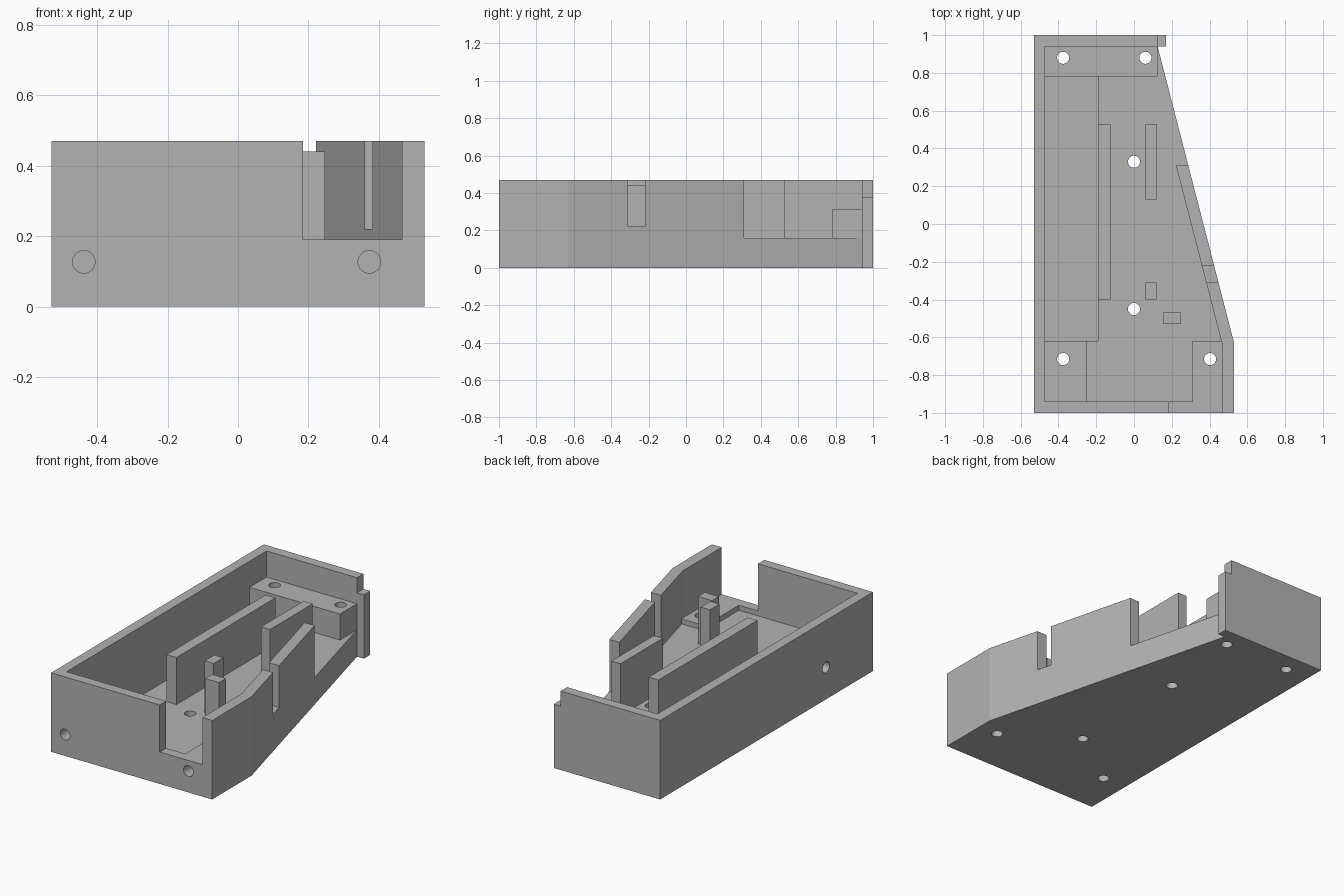
import bpy, bmesh
from math import pi
from mathutils import Matrix

if "Cube" in bpy.data.objects:
    bpy.data.objects.remove(bpy.data.objects["Cube"])

grey = bpy.data.materials.new("plain grey")
grey.use_nodes = True
grey.diffuse_color = (0.45, 0.45, 0.45, 1)
grey.node_tree.nodes["Principled BSDF"].inputs["Base Color"].default_value = (0.45, 0.45, 0.45, 1)


def make_object(name, bm):
    bmesh.ops.recalc_face_normals(bm, faces=bm.faces)
    mesh = bpy.data.meshes.new(name)
    bm.to_mesh(mesh)
    bm.free()
    mesh.materials.append(grey)
    ob = bpy.data.objects.new(name, mesh)
    bpy.context.collection.objects.link(ob)
    return ob


def prism(name, outline, z0, z1):
    bm = bmesh.new()
    face = bm.faces.new([bm.verts.new((x, y, z0)) for x, y in outline])
    grown = bmesh.ops.extrude_face_region(bm, geom=[face])["geom"]
    bmesh.ops.translate(bm, vec=(0, 0, z1 - z0),
                        verts=[g for g in grown if isinstance(g, bmesh.types.BMVert)])
    return make_object(name, bm)


def box(name, x0, x1, y0, y1, z0, z1):
    return prism(name, [(x0, y0), (x1, y0), (x1, y1), (x0, y1)], z0, z1)


def drill(centre, axis, depth):
    bm = bmesh.new()
    turn = {"x": Matrix.Rotation(pi / 2, 4, "Y"),
            "y": Matrix.Rotation(pi / 2, 4, "X"), "z": Matrix()}[axis]
    bmesh.ops.create_cone(bm, cap_ends=True, segments=32, radius1=0.032, radius2=0.032,
                          depth=depth, matrix=Matrix.Translation(centre) @ turn)
    return make_object("drill", bm)


def cut(ob, cutter):
    cutter.hide_render = True
    mod = ob.modifiers.new("cut", "BOOLEAN")
    mod.operation = "DIFFERENCE"
    mod.solver = "EXACT"
    mod.object = cutter
    bpy.context.view_layer.objects.active = ob
    bpy.ops.object.modifier_apply(modifier=mod.name)
    bpy.data.objects.remove(cutter)


# Tray with one slanted side and a small flange at the back corner
tray = prism("tray", [(-0.53, -1), (0.53, -1), (0.53, -0.63), (0.125, 0.94),
                      (0.17, 0.94), (0.17, 1), (-0.53, 1)], 0, 0.47)
cut(tray, box("flange_step", 0.125, 0.5, 0.9, 1.1, 0.38, 0.6))

# Main cavity, open through the rear part of the slanted wall
cut(tray, prism("cavity", [(-0.47, -0.94), (0.465, -0.94), (0.465, -0.63), (0.222, 0.31),
                           (0.6, 0.31), (0.6, 0.94), (-0.47, 0.94)], 0.16, 0.6))

# Deep pocket, front opening and side notch
cut(tray, box("pocket", -0.47, -0.19, -0.62, 0.78, 0.06, 0.3))
cut(tray, box("front_opening", 0.185, 0.465, -1.1, -0.9, 0.19, 0.6))
cut(tray, box("side_notch", 0.3, 0.6, -0.31, -0.22, 0.22, 0.6))

# Mounting blocks
blocks = [box("rear_block", -0.47, 0.125, 0.78, 0.94, 0.16, 0.315),
          box("front_left_block", -0.47, -0.25, -0.94, -0.62, 0.16, 0.19),
          box("front_right_block", 0.31, 0.465, -0.94, -0.62, 0.16, 0.19)]

# Vertical screw holes
rear, front_left, front_right = [(-0.375, 0.88), (0.06, 0.88)], [(-0.375, -0.715)], [(0.403, -0.715)]
middle = [(0, -0.45), (0, 0.33)]
for part, spots in ((tray, rear + front_left + front_right + middle),
                    (blocks[0], rear), (blocks[1], front_left), (blocks[2], front_right)):
    for x, y in spots:
        cut(part, drill((x, y, 0.2), "z", 1))

# Horizontal holes in the front and in the straight side
for x in (-0.438, 0.373):
    cut(tray, drill((x, -1, 0.127), "y", 0.4))
cut(tray, drill((-0.53, -0.56, 0.19), "x", 0.2))

# Upright plates and posts on the floor
box("long_plate", -0.19, -0.125, -0.4, 0.53, 0.16, 0.44)
box("short_plate", 0.06, 0.12, 0.13, 0.53, 0.16, 0.47)
box("rear_post", 0.06, 0.12, -0.4, -0.31, 0.16, 0.47)
box("front_post", 0.155, 0.247, -0.53, -0.465, 0.16, 0.44)

# Flat faces, smooth hole walls
for ob in bpy.context.selected_objects:
    ob.select_set(False)
for ob in [tray] + blocks:
    ob.select_set(True)
bpy.context.view_layer.objects.active = tray
bpy.ops.object.shade_smooth_by_angle(angle=pi / 9)
# The slanted wall meets the front wall at a crisp edge
for poly in tray.data.polygons:
    if poly.area > 0.02:
        poly.use_smooth = False
